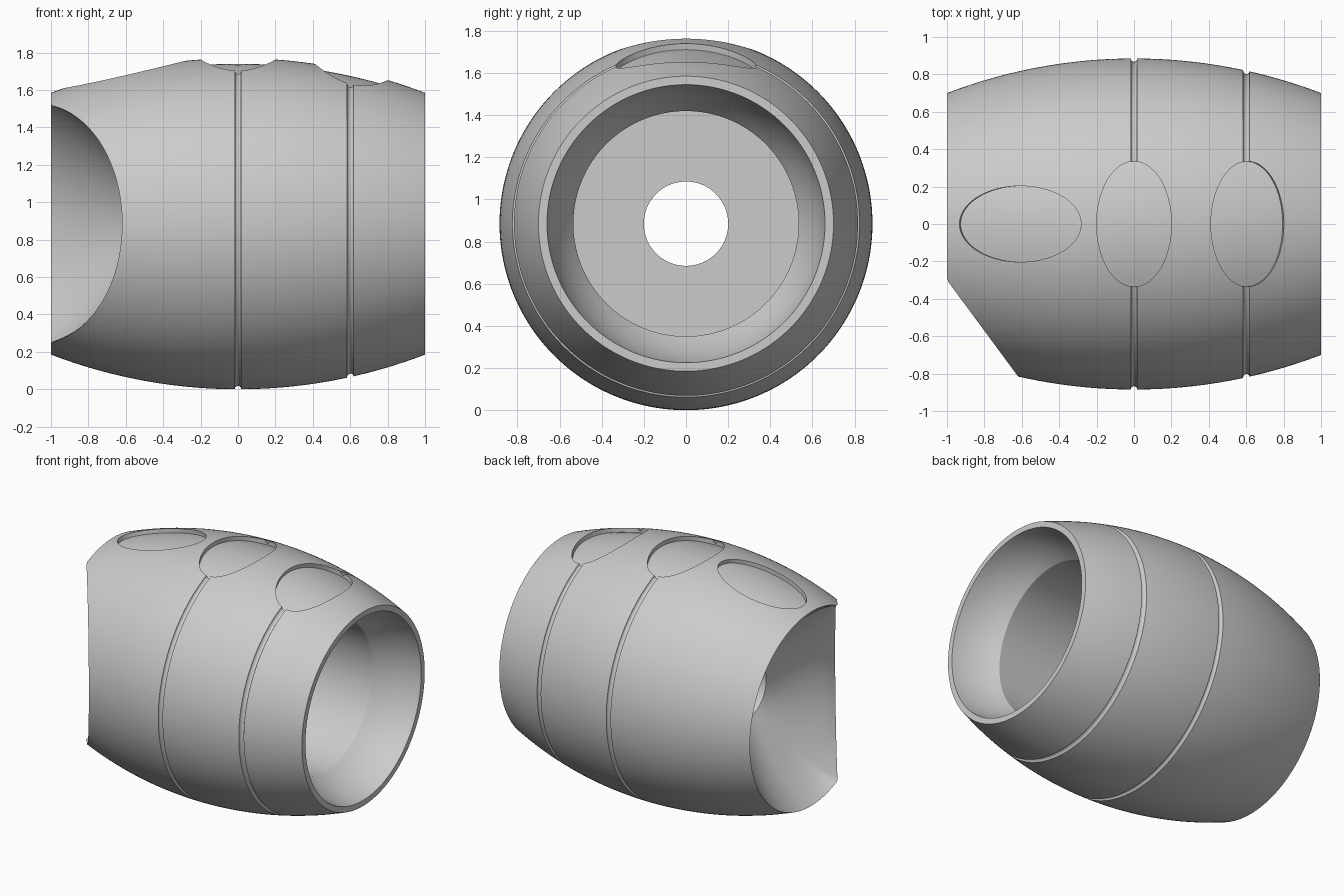
import bpy
import bmesh
from math import sin, cos, pi, sqrt

cube = bpy.data.objects.get("Cube")
if cube:
    bpy.data.objects.remove(cube, do_unlink=True)

SIDES = 192
AXIS_Z = 0.885
ARC = 2.795          # radius of the barrel's bulge
POCKET_DEPTH = 0.03
POCKET_REACH = 0.335  # half width of the two crosswise pockets

grey = bpy.data.materials.new("plain_grey")
grey.use_nodes = True
colour = (0.6, 0.6, 0.6, 1)
grey.diffuse_color = colour
grey.node_tree.nodes["Principled BSDF"].inputs["Base Color"].default_value = colour


def barrel_radius(x):
    return AXIS_Z - ARC + sqrt(ARC * ARC - x * x)


def mouth_x(c):
    """Where the outer skin starts: the end plane or the slanted front cut."""
    def keep(x):
        return barrel_radius(x) * c + 0.3 + 1.355 * (x + 1) >= 0
    if keep(-1):
        return -1
    low, high = -1, -0.5
    for _ in range(30):
        mid = (low + high) / 2
        low, high = (low, mid) if keep(mid) else (mid, high)
    return high


def make_object(name, bm):
    bmesh.ops.recalc_face_normals(bm, faces=bm.faces)
    mesh = bpy.data.meshes.new(name)
    bm.to_mesh(mesh)
    bm.free()
    mesh.materials.append(grey)
    obj = bpy.data.objects.new(name, mesh)
    bpy.context.collection.objects.link(obj)
    return obj


def bridge(bm, a, b):
    n = len(a)
    for i in range(n):
        j = (i + 1) % n
        bm.faces.new((a[i], a[j], b[j], b[i]))


bm = bmesh.new()
angles = [2 * pi * i / SIDES for i in range(SIDES)]
starts = [mouth_x(cos(a)) for a in angles]
BLUR = 14
soft = [sum(starts[(i + k) % SIDES] for k in range(-BLUR, BLUR + 1)) / (2 * BLUR + 1)
        for i in range(SIDES)]


def ring(points):
    return [bm.verts.new((x, r * cos(a), AXIS_Z + r * sin(a)))
            for a, (x, r) in zip(angles, points)]


rings = []
# Bowl from the through hole out to the slanted mouth
HOLE_X, HOLE_R, STEPS = -0.5, 0.2, 12
for k in range(STEPS + 1):
    f = k / STEPS
    swell = f + 0.3 * f * (1 - f)
    row = []
    for sharp, smooth in zip(starts, soft):
        s = smooth + (sharp - smooth) * f ** 4
        row.append((HOLE_X + (s - HOLE_X) * f,
                    HOLE_R + (barrel_radius(s) - HOLE_R) * swell))
    rings.append(ring(row))
# Skin blending from the mouth to the regular rings
for k in range(1, 8):
    xs = [s + (-0.5 - s) * k / 8 for s in starts]
    rings.append(ring([(x, barrel_radius(x)) for x in xs]))

# Skin behind the mouth, with two round grooves that stop at the pockets
GROOVES = (0.0, 0.6)
HALF = 0.017
outer = [(x / 20, 0) for x in range(-10, 21)
         if all(abs(x / 20 - g) > HALF for g in GROOVES)]
for g in GROOVES:
    for k in range(9):
        t = cos(pi * k / 8)
        outer.append((g + HALF * t, 0.018 * sqrt(max(0, 1 - t * t))))
for x, depth in sorted(outer):
    r = barrel_radius(x)
    rings.append(ring([(x, r if sin(a) > 0 and abs(r * cos(a)) < POCKET_REACH else r - depth)
                       for a in angles]))

# Rounded socket in the wide end, then the bore and its floor
for k in range(9):
    x = 1 - 0.3 * k / 8
    rings.append(ring([(x, sqrt(0.667 ** 2 - (1.099 - x) ** 2))] * SIDES))
for p in [(0.3, 0.535), (-0.15, 0.535), (-0.15, HOLE_R)]:
    rings.append(ring([p] * SIDES))
for a, b in zip(rings, rings[1:] + rings[:1]):
    bridge(bm, a, b)
body = make_object("barrel_body", bm)


def pocket_cutter(name, cx, rx, ry):
    """Elliptical plug whose underside follows the barrel at a constant depth."""
    bm = bmesh.new()
    n, steps = 96, 6
    lean, height = cx / ARC, 0.3

    def low(x, y):
        r = barrel_radius(cx + x) - POCKET_DEPTH
        return bm.verts.new((cx + x, y, AXIS_Z + sqrt(r * r - y * y)))
    centre = low(0, 0)
    loops = [[low(rx * k / steps * cos(2 * pi * i / n), ry * k / steps * sin(2 * pi * i / n))
              for i in range(n)] for k in range(1, steps + 1)]
    for i in range(n):
        bm.faces.new((centre, loops[0][i], loops[0][(i + 1) % n]))
    for a, b in zip(loops, loops[1:]):
        bridge(bm, a, b)
    top = [bm.verts.new((v.co.x + lean * height, v.co.y, v.co.z + height))
           for v in loops[-1]]
    bridge(bm, loops[-1], top)
    bm.faces.new(top)
    cutter = make_object(name, bm)
    cutter.hide_render = True
    return cutter


# Three shallow finger pockets along the top
cutters = [
    pocket_cutter("long_pocket_cutter", -0.602, 0.325, 0.203),
    pocket_cutter("middle_pocket_cutter", 0, 0.2, POCKET_REACH),
    pocket_cutter("end_pocket_cutter", 0.6, 0.195, POCKET_REACH),
]
bpy.context.view_layer.objects.active = body
body.select_set(True)
for cutter in cutters:
    mod = body.modifiers.new(cutter.name, "BOOLEAN")
    mod.operation = "DIFFERENCE"
    mod.solver = "EXACT"
    mod.object = cutter
    bpy.ops.object.modifier_apply(modifier=mod.name)
    bpy.data.objects.remove(cutter, do_unlink=True)

bpy.ops.object.select_all(action="DESELECT")
body.select_set(True)
bpy.context.view_layer.objects.active = body
bpy.ops.object.shade_smooth_by_angle(angle=0.45)
